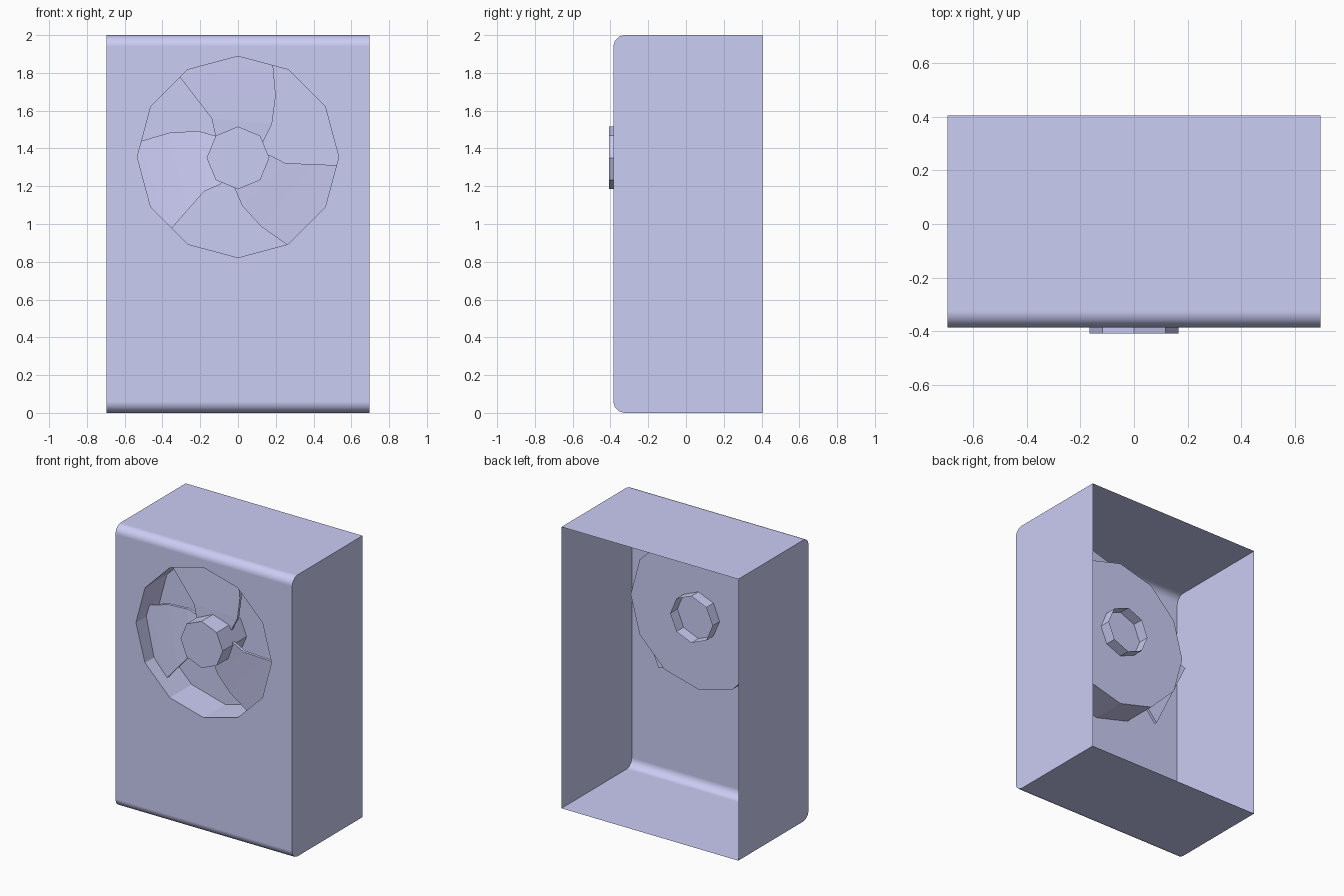
import bpy, bmesh, math
from mathutils import Matrix

if "Cube" in bpy.data.objects:
    bpy.data.objects.remove(bpy.data.objects["Cube"])

W, FRONT, BACK, H, R = 0.695, -0.385, 0.405, 2.0, 0.06
CZ, HUB_Z = 1.355, 1.35     # heights of the opening and of the fan axis
DISC_Y = -0.14              # back of the round recess

paint = bpy.data.materials.new("violet_paint")
paint.diffuse_color = (0.6, 0.61, 0.91, 1)
paint.use_nodes = True
paint.node_tree.nodes["Principled BSDF"].inputs["Base Color"].default_value = paint.diffuse_color


def finish(bm, name):
    bmesh.ops.remove_doubles(bm, verts=bm.verts, dist=1e-5)
    bmesh.ops.recalc_face_normals(bm, faces=bm.faces)
    mesh = bpy.data.meshes.new(name)
    bm.to_mesh(mesh)
    bm.free()
    mesh.materials.append(paint)
    ob = bpy.data.objects.new(name, mesh)
    bpy.context.collection.objects.link(ob)
    return ob


def ring(bm, n, r, y, z=CZ):
    return [bm.verts.new((r * math.sin(2 * math.pi * i / n), y,
                          z + r * math.cos(2 * math.pi * i / n))) for i in range(n)]


def bridge(bm, a, b):
    for i in range(len(a)):
        j = (i + 1) % len(a)
        bm.faces.new((a[i], a[j], b[j], b[i]))


# Casing: open-backed shell, rounded along the top and bottom front edges
bm = bmesh.new()
profile = [(BACK, 0)]
for cz, start in ((R, 270), (H - R, 180)):
    for k in range(4):
        a = math.radians(start - 30 * k)
        profile.append((FRONT + R + R * math.cos(a), cz + R * math.sin(a)))
profile.append((BACK, H))
left = [bm.verts.new((-W, y, z)) for y, z in profile]
right = [bm.verts.new((W, y, z)) for y, z in profile]
bm.faces.new(left)
bm.faces.new(right)
for i in range(len(profile) - 1):
    if i != 4:      # the flat front is filled around the fan opening below
        bm.faces.new((left[i], left[i + 1], right[i + 1], right[i]))

# Front panel with a twelve-sided opening
rim = ring(bm, 12, 0.533, FRONT)
border = [left[4], left[5], right[5], right[4]]
edges = []
for loop in (rim, border):
    for i, v in enumerate(loop):
        u = loop[(i + 1) % len(loop)]
        edges.append(bm.edges.get((v, u)) or bm.edges.new((v, u)))
bmesh.ops.triangle_fill(bm, edges=edges, use_beauty=True, normal=(0, -1, 0))

# Recess wall and back disc
rear = ring(bm, 12, 0.533, DISC_Y)
wall_start = len(bm.faces)
bridge(bm, rim, rear)
bm.faces.new(rear)
casing = finish(bm, "casing")
bpy.context.view_layer.objects.active = casing
casing.select_set(True)
bpy.ops.object.shade_smooth_by_angle(angle=math.radians(29.5 + 5))
casing.select_set(False)
# keep the recess and the flat front crisp
for p in casing.data.polygons:
    if all(FRONT - 0.01 < casing.data.vertices[v].co.y < DISC_Y + 0.01
           and abs(casing.data.vertices[v].co.x) < 0.6 for v in p.vertices):
        p.use_smooth = False
weighted = casing.modifiers.new("even_shading", 'WEIGHTED_NORMAL')
weighted.keep_sharp = True
weighted.weight = 100

# Hub: eight-sided tube, capped in front, its open end standing out behind the disc
bm = bmesh.new()
front, back = ring(bm, 8, 0.166, -0.408, HUB_Z), ring(bm, 8, 0.166, -0.06, HUB_Z)
bridge(bm, front, back)
bm.faces.new(front)
finish(bm, "fan_hub")

# Blades: three curved, slightly pitched plates (x, z from the axis)
lead = [(0.05, 0.03), (0.13, 0.08), (0.18, 0.18), (0.2, 0.33), (0.185, 0.495), (0.15, 0.63)]
trail = [(-0.05, 0.03), (-0.12, 0.12), (-0.14, 0.21), (-0.225, 0.32), (-0.31, 0.43), (-0.37, 0.505)]
for n, angle in enumerate((0, 101, 230)):
    bm = bmesh.new()
    sides = []
    for dy in (-0.01, 0.01):
        sides.append(([bm.verts.new((x, -0.255 + dy, z)) for x, z in lead],
                      [bm.verts.new((x, -0.285 + dy, z)) for x, z in trail]))
    for a, b in sides:
        for i in range(len(lead) - 1):
            bm.faces.new((a[i], a[i + 1], b[i + 1], b[i]))
    bridge(bm, *[a + b[::-1] for a, b in sides])
    turn = Matrix.Translation((0, 0, HUB_Z)) @ Matrix.Rotation(math.radians(-angle), 4, 'Y')
    bmesh.ops.transform(bm, matrix=turn, verts=bm.verts)
    finish(bm, f"fan_blade_{n + 1}")
